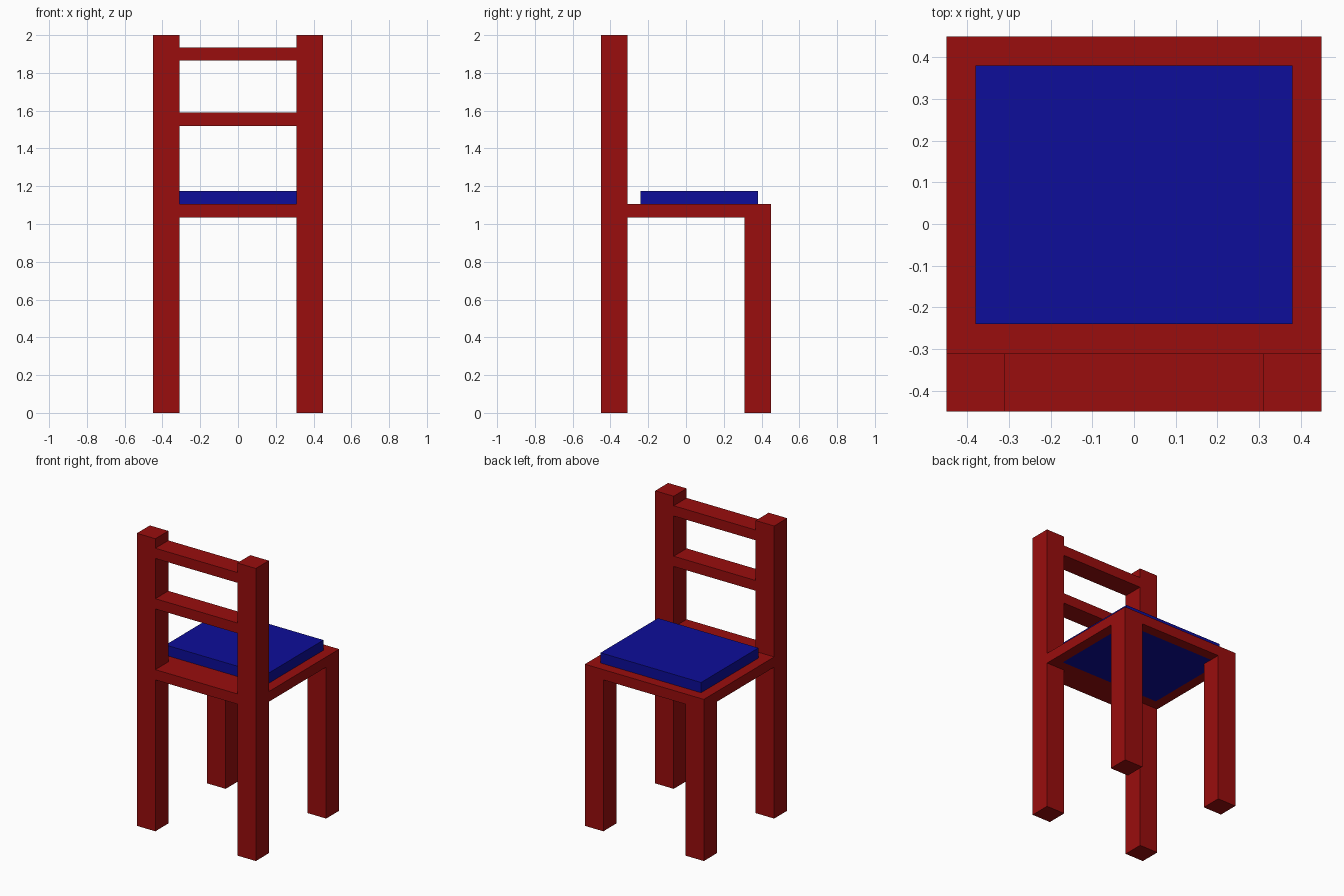
import bpy, bmesh

if "Cube" in bpy.data.objects:
    bpy.data.objects.remove(bpy.data.objects["Cube"])


def material(name, color):
    m = bpy.data.materials.new(name)
    m.diffuse_color = (*color, 1)
    m.use_nodes = True
    m.node_tree.nodes["Principled BSDF"].inputs["Base Color"].default_value = m.diffuse_color
    return m


RED = material("red paint", (0.32, 0.004, 0.004))
BLUE = material("blue cushion", (0.004, 0.004, 0.32))


def add_mesh(name, bm, mat):
    bmesh.ops.recalc_face_normals(bm, faces=bm.faces)
    mesh = bpy.data.meshes.new(name)
    bm.to_mesh(mesh)
    bm.free()
    mesh.materials.append(mat)
    obj = bpy.data.objects.new(name, mesh)
    bpy.context.collection.objects.link(obj)
    return obj


def box(name, x, y, z, mat):
    """Box from (min, max) ranges on each axis."""
    bm = bmesh.new()
    bmesh.ops.create_cube(bm, size=1)
    for v in bm.verts:
        v.co = [sum(r) / 2 + c * (r[1] - r[0]) for r, c in zip((x, y, z), v.co)]
    return add_mesh(name, bm, mat)


OUT, INN, CUSH = 0.45, 0.31, 0.38   # outer edge, inner post edge, cushion edge
BACK = -0.24                        # cushion edge next to the backrest
Z0, Z1 = 1.035, 1.105               # seat frame underside and top

# Legs: tall back posts and short front legs, on both sides
for side, x in (("left", (-OUT, -INN)), ("right", (INN, OUT))):
    box(f"back_post_{side}", x, (-OUT, -INN), (0, 2), RED)
    box(f"front_leg_{side}", x, (INN, OUT), (0, Z0), RED)

# Backrest slats, as deep as the posts
for name, z in (("lower_slat", 1.52), ("upper_slat", 1.865)):
    box(name, (-INN, INN), (-OUT, -INN), (z, z + 0.07), RED)

# Seat frame: flat ring notched around the back posts, open under the cushion
xs = [-OUT, -CUSH, -INN, INN, CUSH, OUT]
ys = [-OUT, -INN, BACK, CUSH, OUT]
bm = bmesh.new()
grid = [[bm.verts.new((x, y, Z0)) for y in ys] for x in xs]
for i in range(5):
    for j in range(4):
        post_notch = j == 0 and i != 2
        cushion_hole = j == 2 and 1 <= i <= 3
        if not post_notch and not cushion_hole:
            bm.faces.new((grid[i][j], grid[i + 1][j],
                          grid[i + 1][j + 1], grid[i][j + 1]))
bmesh.ops.delete(bm, geom=[v for v in bm.verts if not v.link_faces], context='VERTS')
top = bmesh.ops.extrude_face_region(bm, geom=bm.faces[:], use_keep_orig=True)["geom"]
bmesh.ops.translate(bm, vec=(0, 0, Z1 - Z0),
                    verts=[g for g in top if isinstance(g, bmesh.types.BMVert)])
add_mesh("seat_frame", bm, RED)

# Cushion: drops through the frame, flush with its underside
box("cushion", (-CUSH, CUSH), (BACK, CUSH), (Z0, 1.175), BLUE)
